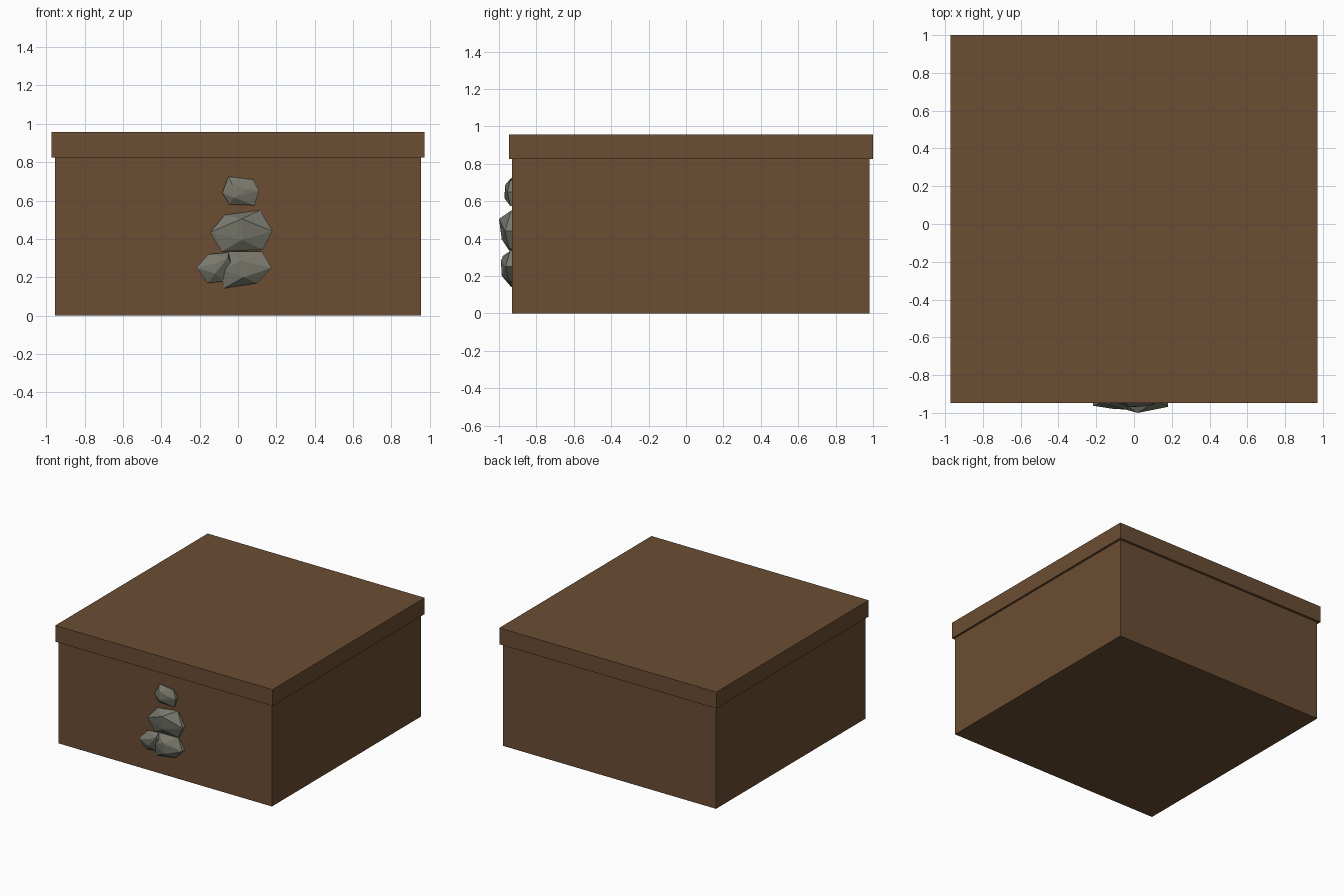
import bpy, bmesh

if "Cube" in bpy.data.objects:
    bpy.data.objects.remove(bpy.data.objects["Cube"])


def material(name, rgb):
    m = bpy.data.materials.new(name)
    m.diffuse_color = (*rgb, 1)
    m.use_nodes = True
    m.node_tree.nodes["Principled BSDF"].inputs["Base Color"].default_value = m.diffuse_color
    return m


def finish(bm, name, mat):
    bmesh.ops.recalc_face_normals(bm, faces=bm.faces)
    me = bpy.data.meshes.new(name)
    bm.to_mesh(me)
    bm.free()
    me.materials.append(mat)
    ob = bpy.data.objects.new(name, me)
    bpy.context.collection.objects.link(ob)
    return ob


def box(name, lo, hi, mat):
    bm = bmesh.new()
    bmesh.ops.create_cube(bm, size=1)
    for v in bm.verts:
        v.co = [(a + b) / 2 + c * (b - a) for a, b, c in zip(lo, hi, v.co)]
    return finish(bm, name, mat)


def rock(name, rim, peaks, mat):
    """Faceted stone: rim and front peaks, mirrored into the wall, as a convex hull."""
    bm = bmesh.new()
    for x, y, z in rim + peaks:
        bm.verts.new((x, y, z))
        bm.verts.new((x, 2 * WALL - y, z))
    res = bmesh.ops.convex_hull(bm, input=bm.verts[:])
    loose = [v for v in bm.verts if not v.link_faces]
    bmesh.ops.delete(bm, geom=loose, context='VERTS')
    return finish(bm, name, mat)


WALL = -0.93
wood = material("brown_wood", (0.145, 0.074, 0.033))
stone = material("grey_stone", (0.19, 0.19, 0.155))

# Crate body and overhanging lid
box("body", (-0.955, WALL, 0), (0.955, 0.98, 0.83), wood)
box("lid", (-0.972, -0.947, 0.825), (0.972, 1.0, 0.957), wood)

# Stack of stones set into the front wall
rock("top_stone",
     [(-0.05, -0.935, 0.725), (0.08, -0.94, 0.71), (0.11, -0.955, 0.65),
      (0.085, -0.94, 0.575), (-0.045, -0.94, 0.58), (-0.082, -0.95, 0.64)],
     [(-0.03, -0.968, 0.685), (-0.02, -0.97, 0.615), (0.05, -0.965, 0.66)], stone)
rock("middle_stone",
     [(-0.07, -0.935, 0.525), (0.115, -0.935, 0.55), (0.18, -0.968, 0.44),
      (0.13, -0.945, 0.345), (-0.085, -0.945, 0.335), (-0.145, -0.955, 0.435)],
     [(0.02, -1.0, 0.505), (0.02, -0.985, 0.395)], stone)
rock("lower_right_stone",
     [(-0.05, -0.94, 0.335), (0.125, -0.94, 0.335), (0.175, -0.965, 0.25),
      (0.1, -0.945, 0.17), (-0.075, -0.935, 0.142), (-0.09, -0.955, 0.24)],
     [(0.02, -0.99, 0.285), (0.03, -0.985, 0.2)], stone)
rock("lower_left_stone",
     [(-0.155, -0.94, 0.32), (-0.05, -0.945, 0.33), (-0.03, -0.955, 0.26),
      (-0.07, -0.94, 0.18), (-0.16, -0.94, 0.17), (-0.217, -0.962, 0.25)],
     [(-0.115, -0.978, 0.275), (-0.05, -0.982, 0.305), (-0.12, -0.975, 0.22)], stone)
